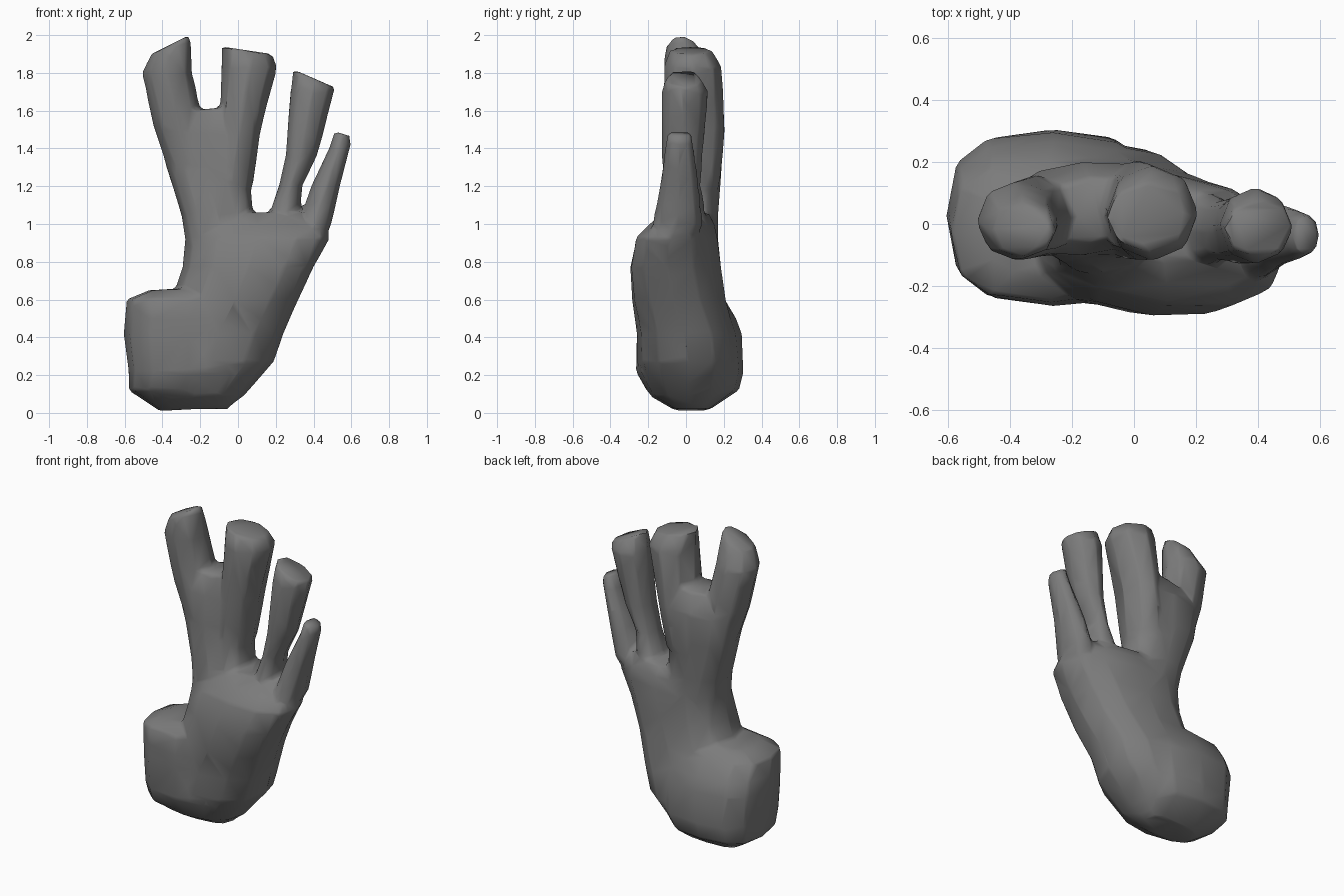
import bpy, bmesh, math

old = bpy.data.objects.get("Cube")
if old:
    bpy.data.objects.remove(old, do_unlink=True)

grey = bpy.data.materials.new("stone grey")
grey.use_nodes = True
colour = (0.2, 0.2, 0.2, 1)
grey.diffuse_color = colour
grey.node_tree.nodes["Principled BSDF"].inputs["Base Color"].default_value = colour


def signed_power(value, power):
    return math.copysign(abs(value) ** power, value)


def loft(name, rows, sides=8, power=1.0):
    """Skin stacked rings; each row is z, x_min, x_max, y_min, y_max, skew, tilt."""
    bm = bmesh.new()
    rings = []
    for z, x_min, x_max, y_min, y_max, skew, tilt in rows:
        centre_x, radius_x = (x_min + x_max) / 2, (x_max - x_min) / 2
        centre_y, radius_y = (y_min + y_max) / 2, (y_max - y_min) / 2
        ring = []
        for i in range(sides):
            angle = math.tau * i / sides
            across = signed_power(math.cos(angle), power)
            along = signed_power(math.sin(angle), power)
            ring.append(bm.verts.new((
                centre_x + radius_x * across,
                centre_y + radius_y * along + skew * across,
                z + tilt * across)))
        rings.append(ring)
    for low, high in zip(rings, rings[1:]):
        for i in range(sides):
            j = (i + 1) % sides
            bm.faces.new((low[i], low[j], high[j], high[i]))
    bm.faces.new(rings[0][::-1])
    bm.faces.new(rings[-1])
    bmesh.ops.triangulate(bm, faces=[f for f in bm.faces if len(f.verts) == 4])
    bmesh.ops.recalc_face_normals(bm, faces=bm.faces)
    mesh = bpy.data.meshes.new(name)
    bm.to_mesh(mesh)
    bm.free()
    mesh.materials.append(grey)
    obj = bpy.data.objects.new(name, mesh)
    bpy.context.collection.objects.link(obj)
    return obj


# Leaning trunk
trunk = loft("coral_trunk", [
    (.02, -.42, -.05, -.07, .13, 0, .01),
    (.09, -.5, .03, -.19, .22, 0, 0),
    (.27, -.48, .19, -.26, .27, 0, 0),
    (.42, -.45, .24, -.26, .26, -.01, 0),
    (.6, -.35, .32, -.285, .21, -.03, 0),
    (.77, -.295, .4, -.295, .185, -.04, 0),
    (.93, -.28, .49, -.26, .165, -.05, 0),
    (1.0, -.26, .47, -.19, .15, -.04, 0),
    (1.06, -.18, .38, -.12, .12, -.02, 0),
], sides=12, power=.85)

# Blunt foot bulging out to one side
foot = loft("foot", [
    (.02, -.43, -.05, -.07, .13, 0, 0),
    (.12, -.58, .0, -.21, .28, 0, 0),
    (.22, -.58, .06, -.265, .305, 0, 0),
    (.42, -.605, .08, -.26, .295, -.01, 0),
    (.5, -.6, .08, -.265, .265, -.01, 0),
    (.61, -.59, .05, -.25, .2, 0, .01),
    (.66, -.47, .0, -.17, .13, 0, .01),
], sides=12, power=.7)

# Broad stem that carries the two tallest branches
fork = loft("forked_stem", [
    (.8, -.26, .2, -.2, .17, 0, 0),
    (1.05, -.3, .08, -.15, .17, 0, 0),
    (1.3, -.38, .06, -.11, .19, 0, 0),
    (1.48, -.42, .09, -.1, .2, .02, 0),
    (1.61, -.33, .04, -.06, .15, .02, .02),
], sides=12, power=.85)

# Four blunt branches
branches = [
    loft("tall_branch", [
        (1.2, -.34, -.1, -.1, .17, 0, 0),
        (1.52, -.45, -.18, -.11, .16, 0, 0),
        (1.8, -.51, -.24, -.12, .14, 0, 0),
        (1.94, -.46, -.25, -.11, .07, 0, .04),
        (1.97, -.38, -.26, -.08, .02, 0, .03),
    ]),
    loft("back_branch", [
        (1.2, -.17, .08, -.11, .18, 0, 0),
        (1.5, -.1, .12, -.12, .21, 0, 0),
        (1.83, -.09, .21, -.12, .19, 0, 0),
        (1.92, -.09, .18, -.09, .14, 0, -.02),
    ]),
    loft("slim_branch", [
        (.85, .08, .34, -.17, .1, 0, 0),
        (1.1, .18, .33, -.13, .1, 0, 0),
        (1.2, .215, .34, -.12, .08, 0, 0),
        (1.36, .25, .42, -.13, .09, 0, 0),
        (1.7, .275, .51, -.13, .12, 0, 0),
        (1.77, .29, .52, -.11, .08, 0, -.05),
    ]),
    loft("short_branch", [
        (.85, .22, .43, -.18, .03, 0, 0),
        (1.0, .32, .495, -.18, .09, 0, 0),
        (1.2, .385, .54, -.14, .07, 0, 0),
        (1.42, .485, .6, -.11, .04, 0, .01),
        (1.48, .51, .59, -.1, .03, 0, -.01),
    ]),
]
limbs = [foot, fork] + branches

# Merge everything into one skin
for part in limbs:
    union = trunk.modifiers.new("merge " + part.name, 'BOOLEAN')
    union.operation = 'UNION'
    union.solver = 'EXACT'
    union.object = part

# Blend the joints, then thin the skin to broad facets
blend = trunk.modifiers.new("blend", 'REMESH')
blend.mode = 'VOXEL'
blend.voxel_size = .014
soften = trunk.modifiers.new("soften", 'SMOOTH')
soften.factor = .5
soften.iterations = 6
facets = trunk.modifiers.new("facets", 'DECIMATE')
facets.ratio = .025

bpy.context.view_layer.objects.active = trunk
trunk.select_set(True)
for modifier in list(trunk.modifiers):
    bpy.ops.object.modifier_apply(modifier=modifier.name)
for part in limbs:
    bpy.data.objects.remove(part, do_unlink=True)
bpy.ops.object.shade_smooth_by_angle(angle=math.radians(60))
